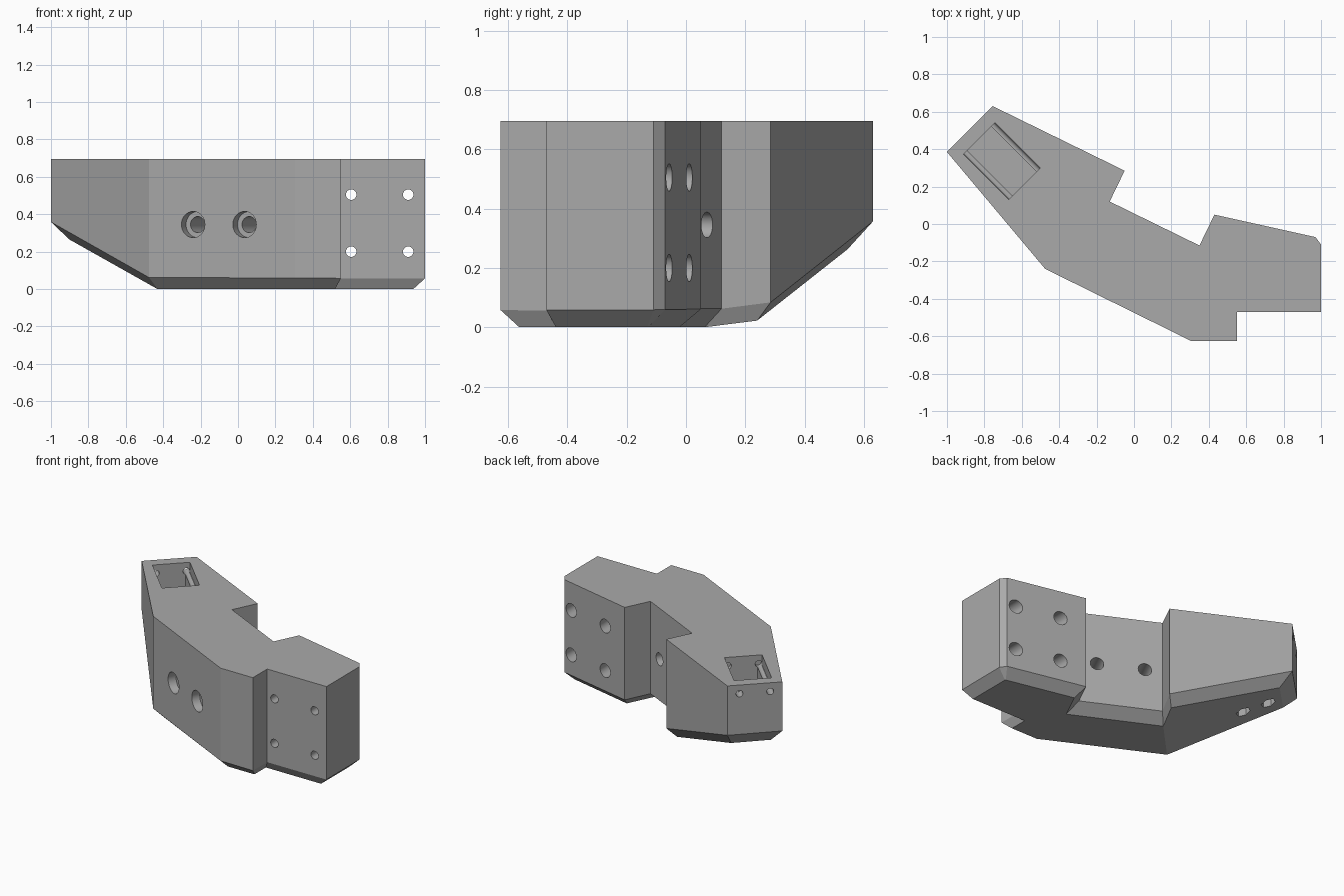
import bpy, bmesh, math
from mathutils import Vector

if "Cube" in bpy.data.objects:
    bpy.data.objects.remove(bpy.data.objects["Cube"])

TOP, SLOPE, CHAMFER = 0.695, 0.364, 0.063

grey = bpy.data.materials.new("plain grey")
grey.diffuse_color = (0.4, 0.4, 0.4, 1)
grey.use_nodes = True
grey.node_tree.nodes["Principled BSDF"].inputs["Base Color"].default_value = grey.diffuse_color

# Plan outline; the first seven points start and end on the underside fold line
outline = [(-0.475, -0.24), (0.305, -0.625), (0.55, -0.625), (0.55, -0.47),
           (1.0, -0.47), (1.0, -0.11), (0.97, -0.07), (0.43, 0.05), (0.35, -0.115),
           (-0.13, 0.12), (-0.05, 0.285), (-0.755, 0.63), (-1.0, 0.385)]
FOLD = 9                                   # index of the inner fold corner
STEP, END = (2, 3), 11                     # edges with small / large chamfers
n = len(outline)
fold = Vector(outline[FOLD]) - Vector(outline[0])
uphill = Vector((-fold.y, fold.x)).normalized()


def floor_z(p):
    return max(0, SLOPE * (Vector(p) - Vector(outline[0])).dot(uphill))


# Bracket body: flat underside on the right, rising underside on the left
bm = bmesh.new()
low = [bm.verts.new((x, y, floor_z((x, y)))) for x, y in outline]
high = [bm.verts.new((x, y, TOP)) for x, y in outline]
bm.faces.new(high)
bm.faces.new(low[:FOLD + 1][::-1])
bm.faces.new((low[FOLD:] + low[:1])[::-1])
for i in range(n):
    j = (i + 1) % n
    bm.faces.new((low[i], low[j], high[j], high[i]))
weight = bm.edges.layers.float.new("bevel_weight_edge")
for i in range(n):
    edge = bm.edges.get((low[i], low[(i + 1) % n]))
    edge[weight] = 0.36 if i in STEP else 1.0 if i == END else 0.72
bmesh.ops.recalc_face_normals(bm, faces=bm.faces)
mesh = bpy.data.meshes.new("bracket_body")
bm.to_mesh(mesh)
bm.free()
mesh.materials.append(grey)
body = bpy.data.objects.new("bracket_body", mesh)
bpy.context.collection.objects.link(body)
bevel = body.modifiers.new("underside_chamfer", 'BEVEL')
bevel.limit_method = 'WEIGHT'
bevel.width = CHAMFER / 0.72
bevel.segments = 1
bevel.use_clamp_overlap = False


def cut(cutter):
    """Subtract a helper object from the body."""
    cutter.hide_render = True
    cutter.name = "cutter"
    cutter.data.materials.append(grey)
    mod = body.modifiers.new("cut", 'BOOLEAN')
    mod.operation = 'DIFFERENCE'
    mod.solver = 'EXACT'
    mod.object = cutter


def drill(start, end, radius, sides=32):
    a, b = Vector(start), Vector(end)
    bpy.ops.mesh.primitive_cylinder_add(vertices=sides, radius=radius, depth=(b - a).length,
                                        location=(a + b) / 2,
                                        rotation=(b - a).to_track_quat('Z', 'Y').to_euler())
    cut(bpy.context.object)


# Four mounting screw holes with wider rear counterbores
for x in (0.605, 0.91):
    for z in (0.2, 0.505):
        drill((x, -0.6, z), (x, 0.2, z), 0.028)
        drill((x, -0.3, z), (x, 0.2, z), 0.046)

# Two pivot holes, square to the slanted front, with front counterbores
inward = Vector((0.4425, 0.8968, 0))
for x in (-0.24, 0.035):
    p = Vector((x, -0.24 - 0.4936 * (x + 0.475), 0.345))
    drill(p - inward * 0.1, p + inward * 0.7, 0.043)
    drill(p - inward * 0.1, p + inward * 0.056, 0.07)

# Stepped pocket in the top of the arm
centre = Vector((-0.706, 0.336, 0))
along, across = Vector((-0.707, 0.707, 0)), Vector((0.707, 0.707, 0))
for width, bottom in ((0.237, 0.625), (0.18, 0.42)):
    bpy.ops.mesh.primitive_cube_add(size=1, location=centre + Vector((0, 0, (bottom + 0.8) / 2)),
                                    rotation=(0, 0, math.radians(135)))
    bpy.context.object.scale = (0.342, width, 0.8 - bottom)
    cut(bpy.context.object)

for side in (-1, 1):
    # Pin holes from the arm end along the pocket ledges
    p = centre + across * side * 0.097 + Vector((0, 0, 0.635))
    drill(p - along * 0.2, p + along * 0.35, 0.022, 24)
    # Six-sided recesses in the rising underside
    q = centre + along * side * 0.078
    z = floor_z(q.xy)
    drill(q + Vector((0, 0, z - 0.1)), q + Vector((0, 0, z + 0.07)), 0.045, 6)

# Bake the cuts and remove the helpers
bpy.ops.object.select_all(action='DESELECT')
bpy.context.view_layer.objects.active = body
body.select_set(True)
for mod in list(body.modifiers):
    bpy.ops.object.modifier_apply(modifier=mod.name)
for ob in [o for o in bpy.data.objects if o.name.startswith("cutter")]:
    bpy.data.objects.remove(ob)
bpy.ops.object.shade_smooth_by_angle(angle=math.radians(20))
